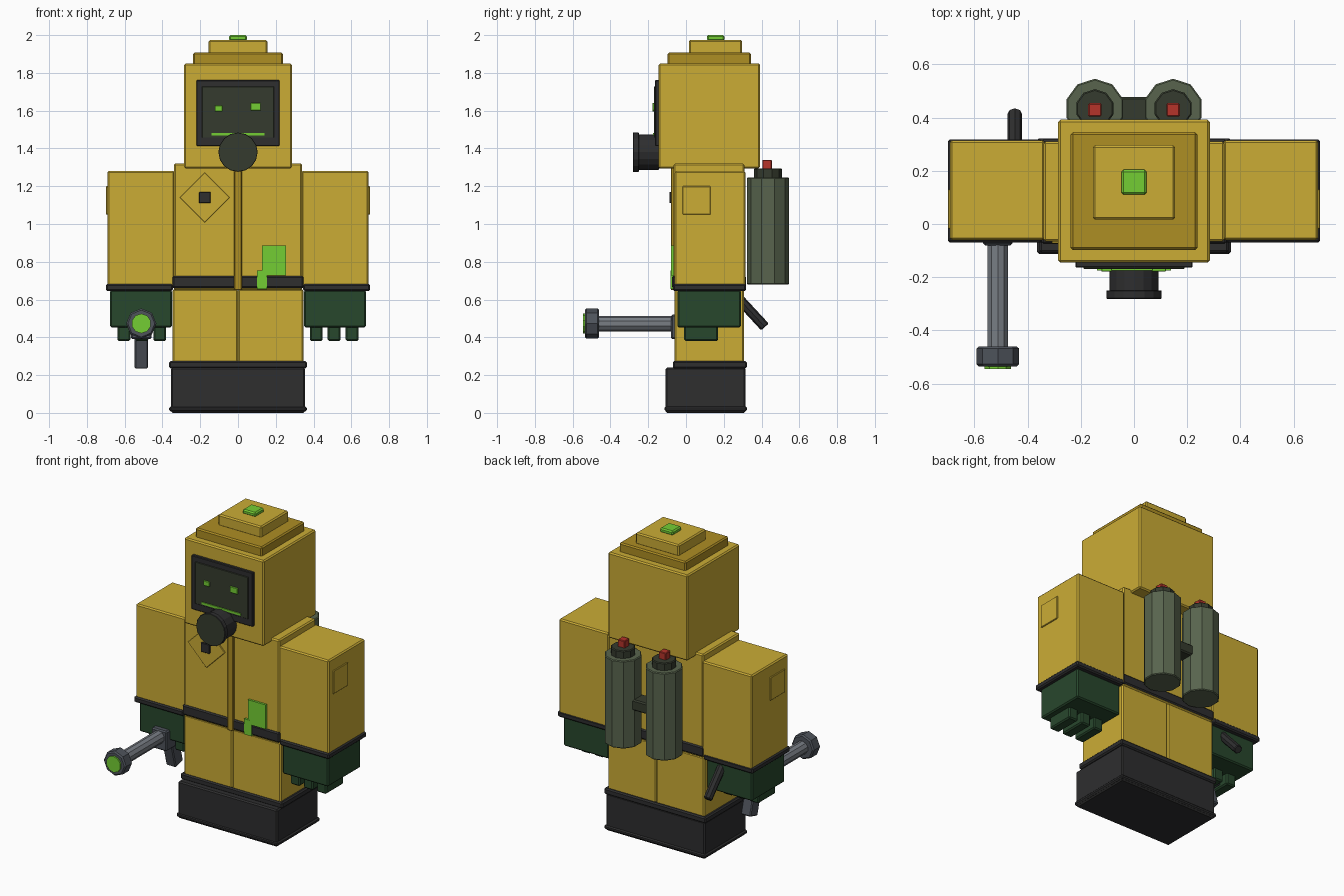
import bpy, bmesh, math
from mathutils import Matrix, Vector

cube = bpy.data.objects.get("Cube")
if cube:
    bpy.data.objects.remove(cube, do_unlink=True)


def material(name, red, green, blue):
    """Make a flat material from 8-bit display values."""
    linear = [((c / 255 + 0.055) / 1.055) ** 2.4 for c in (red, green, blue)]
    mat = bpy.data.materials.new(name)
    mat.use_nodes = True
    mat.diffuse_color = (*linear, 1)
    shader = mat.node_tree.nodes["Principled BSDF"]
    shader.inputs["Base Color"].default_value = (*linear, 1)
    shader.inputs["Roughness"].default_value = 0.8
    return mat


YELLOW = material("suit yellow", 203, 172, 53)
OCHRE = material("dark ochre", 174, 142, 35)
BLACK = material("rubber black", 46, 46, 47)
VISOR = material("visor dark olive", 53, 59, 46)
OLIVE = material("tank olive", 88, 100, 77)
GLOVE = material("glove green", 39, 71, 44)
STEEL = material("steel grey", 120, 125, 132)
GUNMETAL = material("gunmetal", 78, 83, 91)
GLOW = material("glowing green", 116, 206, 52)
RED = material("valve red", 182, 52, 42)


def finish(name, bm, mats, bevel):
    mesh = bpy.data.meshes.new(name)
    bm.to_mesh(mesh)
    bm.free()
    for mat in mats:
        mesh.materials.append(mat)
    obj = bpy.data.objects.new(name, mesh)
    bpy.context.collection.objects.link(obj)
    if bevel:
        mod = obj.modifiers.new("soft edges", "BEVEL")
        mod.width = bevel
        mod.segments = 1
        mod.limit_method = "ANGLE"
        mod.angle_limit = math.radians(50)
    return obj


def box(name, mat, x, y, z, bevel=0.008, turn=0, axis="X"):
    """Box between three ranges, optionally turned about its own centre."""
    spans = (x, y, z)
    centre = Vector([(low + high) / 2 for low, high in spans])
    size = [high - low for low, high in spans]
    place = (Matrix.Translation(centre)
             @ Matrix.Rotation(math.radians(turn), 4, axis)
             @ Matrix.Diagonal((*size, 1)))
    bm = bmesh.new()
    bmesh.ops.create_cube(bm, size=1, matrix=place)
    return finish(name, bm, [mat], bevel)


def rod(name, mat, start, end, radius, sides, bevel=0.005, cap=None):
    """Cylinder between two points; cap colours the far end face."""
    start, end = Vector(start), Vector(end)
    along = end - start
    turn = along.to_track_quat("Z", "Y").to_matrix().to_4x4()
    bm = bmesh.new()
    bmesh.ops.create_cone(bm, cap_ends=True, segments=sides, radius1=radius,
                          radius2=radius, depth=along.length,
                          matrix=Matrix.Translation((start + end) / 2) @ turn)
    bm.normal_update()
    if cap:
        for face in bm.faces:
            if face.normal.dot(along.normalized()) > 0.9:
                face.material_index = 1
    return finish(name, bm, [mat, cap] if cap else [mat], bevel)


def wide(half):
    return (-half, half)


def mirrored(side, low, high):
    return tuple(sorted((side * low, side * high)))


# Boots and torso
box("boots", BLACK, wide(0.355), (-0.108, 0.315), (0, 0.24))
box("boot_sole", BLACK, wide(0.364), (-0.113, 0.322), (0.008, 0.035))
box("boot_collar", BLACK, wide(0.365), (-0.07, 0.322), (0.235, 0.275))
box("torso", YELLOW, wide(0.34), (-0.066, 0.31), (0.65, 1.32))
box("belt", BLACK, wide(0.348), (-0.075, 0.318), (0.66, 0.725))
box("zipper", OCHRE, wide(0.02), (-0.08, -0.05), (0.65, 1.3), 0.003)

# Chest badge and belt splash
box("chest_badge", YELLOW, (-0.27, -0.082), (-0.074, -0.06), (1.046, 1.234),
    0.002, 45, "Y")
box("badge_centre", BLACK, (-0.206, -0.145), (-0.088, -0.06), (1.11, 1.17), 0.003)
box("splash_upper", GLOW, (0.127, 0.253), (-0.08, -0.06), (0.727, 0.885), 0)
box("splash_lower", GLOW, (0.1, 0.153), (-0.081, -0.06), (0.655, 0.755), 0)

# Limbs and tanks on both sides
for side, label in ((1, "left"), (-1, "right")):
    box(label + "_leg", YELLOW, mirrored(side, 0, 0.347), (-0.06, 0.308), (0.25, 0.655))
    box(label + "_arm", YELLOW, mirrored(side, 0.335, 0.692), (-0.06, 0.314), (0.66, 1.28))
    box(label + "_arm_patch", YELLOW, mirrored(side, 0.68, 0.699),
        (-0.018, 0.13), (1.05, 1.2), 0.003)
    box(label + "_cuff", BLACK, mirrored(side, 0.345, 0.7), (-0.07, 0.318), (0.645, 0.682))
    box(label + "_glove", GLOVE, mirrored(side, 0.35, 0.677), (-0.045, 0.29), (0.452, 0.65))
    for finger in range(3):
        inner = 0.38 + finger * 0.095
        box(label + "_finger", GLOVE, mirrored(side, inner, inner + 0.068),
            (-0.01, 0.17), (0.38, 0.46))

    x, y = side * 0.147, 0.434
    rod(label + "_tank", OLIVE, (x, y, 0.68), (x, y, 1.247), 0.112, 10)
    rod(label + "_tank_cap", VISOR, (x, y, 1.24), (x, y, 1.295), 0.073, 10)
    box(label + "_valve", RED, (x - 0.025, x + 0.025), (y - 0.03, y + 0.02),
        (1.29, 1.34), 0.004)
box("tank_bracket", VISOR, wide(0.1), (0.38, 0.478), (0.92, 0.99))

# Hood with stepped top
box("hood", YELLOW, wide(0.285), (-0.145, 0.392), (1.295, 1.85))
box("hood_step", OCHRE, wide(0.238), (-0.097, 0.345), (1.84, 1.907))
box("hood_top", YELLOW, wide(0.155), (0.016, 0.296), (1.9, 1.975))
box("beacon", GLOW, wide(0.047), (0.11, 0.204), (1.97, 2))

# Visor with face
box("visor_frame", BLACK, wide(0.22), (-0.164, -0.14), (1.412, 1.762), 0.004)
box("visor", VISOR, wide(0.19), (-0.169, -0.16), (1.457, 1.728), 0.002)
box("right_eye", GLOW, (-0.123, -0.083), (-0.178, -0.165), (1.596, 1.627), 0.002)
box("left_eye", GLOW, (0.067, 0.12), (-0.178, -0.165), (1.601, 1.64), 0.002)
box("mouth", GLOW, wide(0.14), (-0.175, -0.165), (1.468, 1.482), 0)

# Respirator
rod("respirator", BLACK, (0, -0.14, 1.38), (0, -0.26, 1.38), 0.093, 16)
rod("respirator_filter", BLACK, (0, -0.25, 1.38), (0, -0.281, 1.38), 0.104, 16,
    0.002, VISOR)

# Hand-held sprayer
x, z = -0.512, 0.473
box("sprayer_body", GUNMETAL, (x - 0.055, x + 0.055), (-0.08, 0.12), (0.39, 0.52))
box("sprayer_grip", GUNMETAL, (x - 0.035, x + 0.035), (0.02, 0.1), (0.24, 0.43),
    0.006, 15)
rod("sprayer_barrel", STEEL, (x, -0.07, z), (x, -0.47, z), 0.041, 10)
rod("sprayer_nozzle", GUNMETAL, (x, -0.46, z), (x, -0.535, z), 0.08, 8, 0.008)
rod("sprayer_lens", GLOW, (x, -0.53, z), (x, -0.545, z), 0.052, 10, 0)
rod("sprayer_hose", BLACK, (-0.448, 0.2, 0.69), (-0.448, 0.418, 0.455), 0.027, 8)
